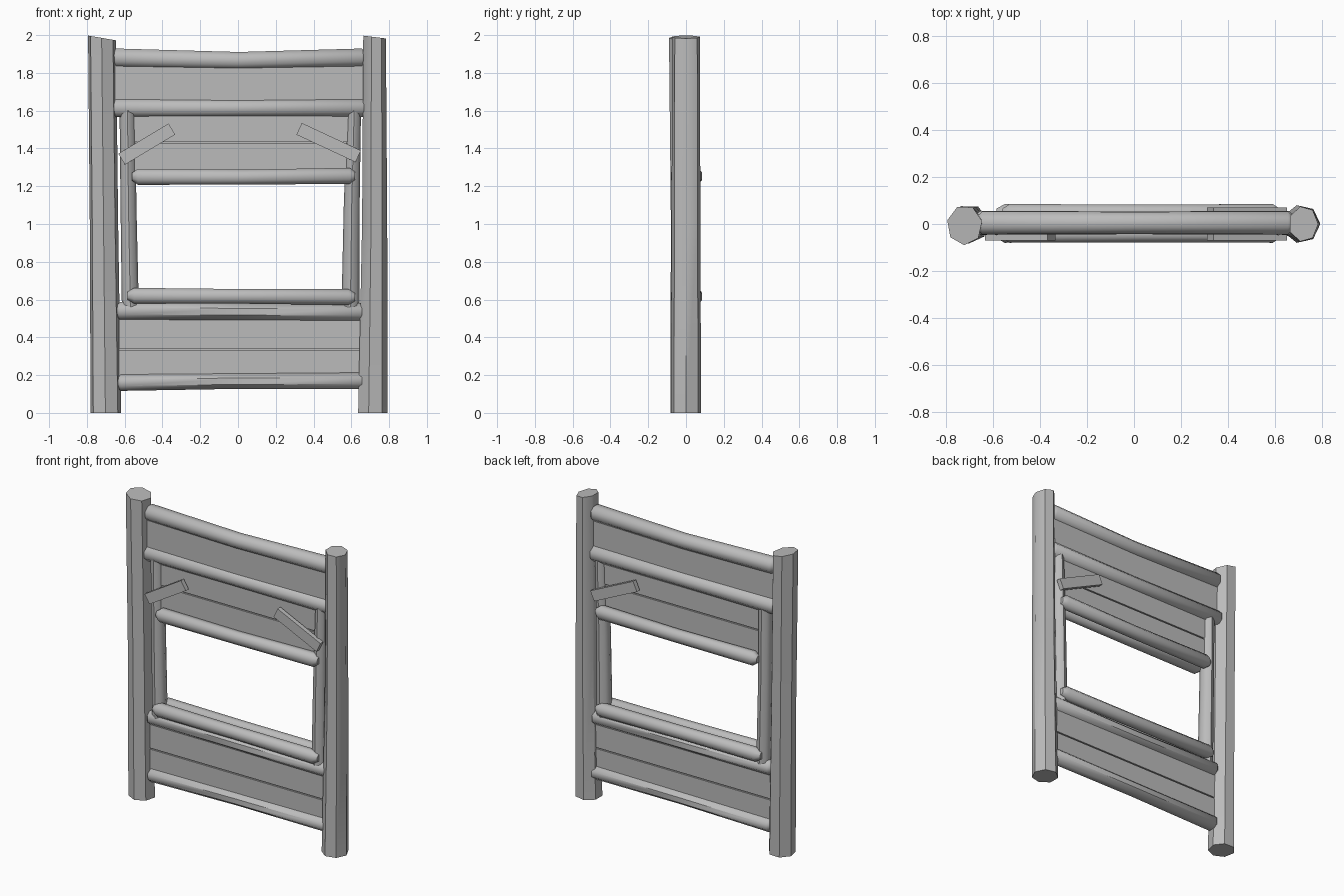
import bpy
import bmesh
from math import cos, sin, tau, radians
from mathutils import Vector, Matrix

cube = bpy.data.objects.get("Cube")
if cube:
    bpy.data.objects.remove(cube)

wood = bpy.data.materials.new("plain_grey_wood")
wood.use_nodes = True
GREY = (0.5, 0.5, 0.5, 1)
wood.diffuse_color = GREY
wood.node_tree.nodes["Principled BSDF"].inputs["Base Color"].default_value = GREY


def finish(name, bm, smooth=True):
    bmesh.ops.recalc_face_normals(bm, faces=bm.faces)
    mesh = bpy.data.meshes.new(name)
    bm.to_mesh(mesh)
    bm.free()
    mesh.materials.append(wood)
    obj = bpy.data.objects.new(name, mesh)
    bpy.context.collection.objects.link(obj)
    if smooth:
        bpy.ops.object.select_all(action='DESELECT')
        obj.select_set(True)
        bpy.context.view_layer.objects.active = obj
        bpy.ops.object.shade_smooth_by_angle(angle=radians(48))
    return obj


def log(name, rings, upright, sides=8, phase=0.0, tilt=0.0):
    """Loft a log through rings of (centre, radius across, radius in depth)."""
    bm = bmesh.new()
    loops = []
    for i, (centre, across, depth) in enumerate(rings):
        loop = []
        for k in range(sides):
            a = tau * k / sides + phase
            u, v = across * cos(a), depth * sin(a)
            offset = Vector((u, v, 0)) if upright else Vector((0, v, u))
            if upright and i == len(rings) - 1:
                offset.z = tilt * u / across
            loop.append(bm.verts.new(Vector(centre) + offset))
        loops.append(loop)
    for a, b in zip(loops, loops[1:]):
        for k in range(sides):
            n = (k + 1) % sides
            bm.faces.new((a[k], a[n], b[n], b[k]))
    bm.faces.new(loops[0])
    bm.faces.new(loops[-1])
    return finish(name, bm)


def rail(name, x0, x1, y, heights, r, depth, chamfer=0.025):
    """Horizontal log with chipped ends, bending through three heights."""
    za, zm, zb = heights
    mid = (x0 + x1) / 2
    rings = [((x0, y, za), r * 0.5, depth * 0.5),
             ((x0 + chamfer, y, za), r, depth),
             ((mid, y, zm), r * 0.93, depth * 0.95),
             ((x1 - chamfer, y, zb), r, depth),
             ((x1, y, zb), r * 0.5, depth * 0.5)]
    return log(name, rings, False, phase=tau / 16)


def box(name, centre, size, angle=0.0):
    bm = bmesh.new()
    bmesh.ops.create_cube(bm, size=1)
    bm.transform(Matrix.Translation(centre) @ Matrix.Rotation(angle, 4, 'Y')
                 @ Matrix.Diagonal((*size, 1)))
    return finish(name, bm, False)


# Main posts
log("right_post", [((-0.70, 0, 0), 0.083, 0.083),
                   ((-0.71, 0, 1.0), 0.077, 0.08),
                   ((-0.72, -0.005, 1.985), 0.076, 0.085)], True, 7, 0.2, -0.013)
log("left_post", [((0.71, 0, 0), 0.082, 0.082),
                  ((0.72, 0, 1.0), 0.07, 0.078),
                  ((0.72, 0, 1.99), 0.063, 0.076)], True, 7, 0.0, -0.008)

# Full width rails
rail("top_rail", -0.67, 0.68, 0.005, (1.88, 1.865, 1.88), 0.053, 0.053)
rail("upper_rail", -0.68, 0.685, 0.005, (1.615, 1.613, 1.615), 0.053, 0.055)
rail("lower_rail", -0.65, 0.675, 0, (0.54, 0.535, 0.535), 0.05, 0.055)
rail("bottom_rail", -0.645, 0.68, 0, (0.16, 0.168, 0.17), 0.047, 0.055)

# Inner window posts
log("window_post_right", [((-0.57, 0, 0.56), 0.045, 0.05),
                          ((-0.58, 0, 1.1), 0.042, 0.048),
                          ((-0.585, 0, 1.6), 0.042, 0.048)], True)
log("window_post_left", [((0.595, 0, 0.56), 0.047, 0.05),
                         ((0.602, 0, 1.1), 0.042, 0.048),
                         ((0.615, 0, 1.6), 0.036, 0.048)], True)

# Paired sill and lintel logs on both faces
for side, y in (("front", -0.04), ("back", 0.045)):
    rail("window_sill_" + side, -0.585, 0.62, y, (0.62, 0.617, 0.613), 0.045, 0.043, 0.035)
    rail("window_lintel_" + side, -0.56, 0.62, y, (1.25, 1.248, 1.255), 0.046, 0.043, 0.03)

# Wall planks
planks = [("top_plank", -0.65, 0.68, 1.64, 1.87), ("middle_plank", -0.56, 0.59, 1.433, 1.6),
          ("window_plank", -0.56, 0.59, 1.25, 1.425), ("lower_plank", -0.63, 0.66, 0.338, 0.55),
          ("bottom_plank", -0.63, 0.66, 0.16, 0.33)]
for name, x0, x1, z0, z1 in planks:
    box(name, ((x0 + x1) / 2, 0, (z0 + z1) / 2), (x1 - x0, 0.04, z1 - z0))
# Dark gap backing between neighbouring planks
box("upper_plank_backing", (0.015, 0, 1.43), (1.15, 0.02, 0.06))
box("lower_plank_backing", (0.015, 0, 0.335), (1.29, 0.02, 0.06))

# Diagonal corner braces
box("brace_front_right", (-0.483, -0.055, 1.423), (0.31, 0.03, 0.068), radians(-31))
box("brace_front_left", (0.48, -0.055, 1.431), (0.345, 0.03, 0.068), radians(25))
box("brace_back_left", (0.48, 0.055, 1.431), (0.345, 0.03, 0.068), radians(25))
